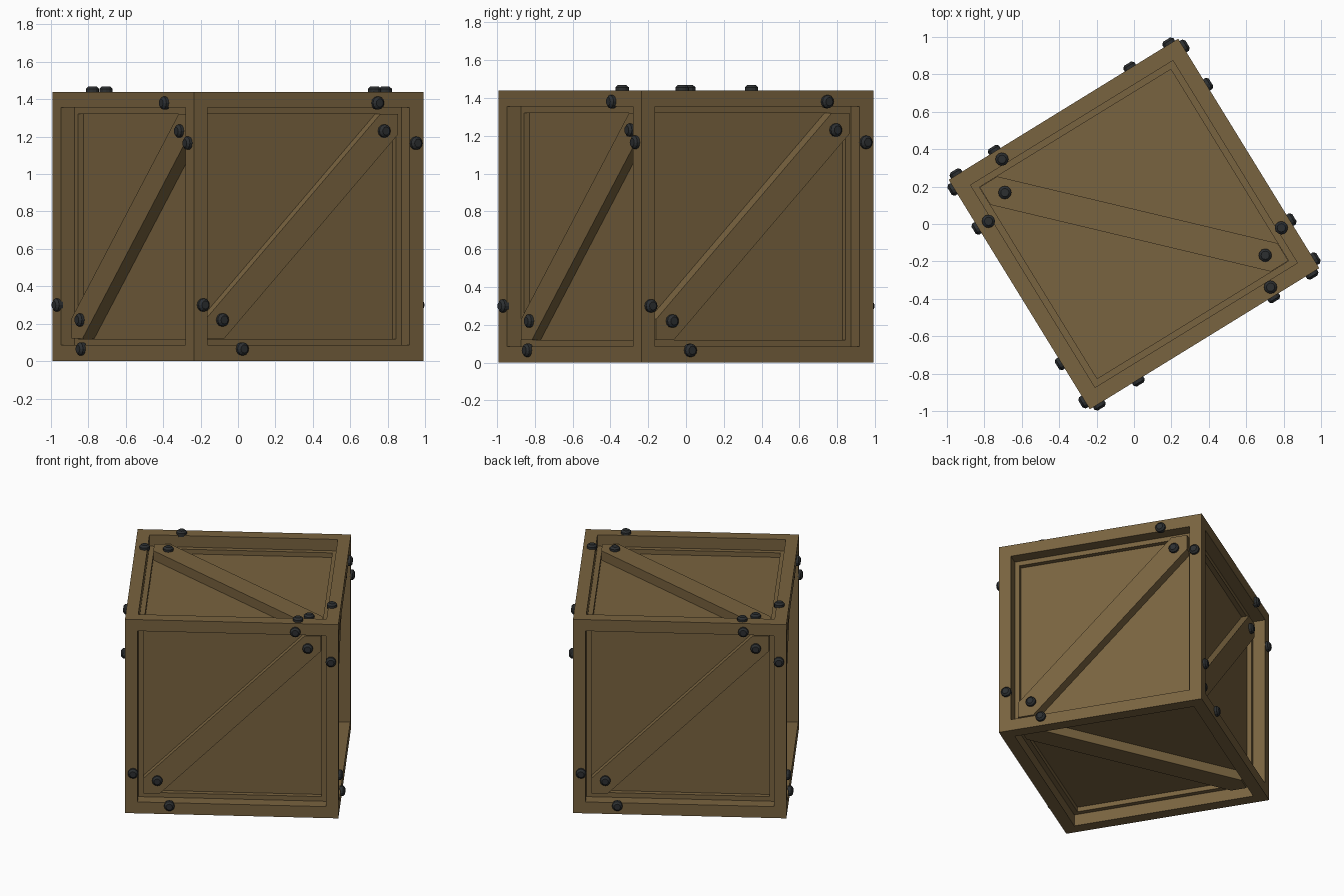
import bpy, bmesh
from math import radians, pi
from mathutils import Matrix, Vector

if "Cube" in bpy.data.objects:
    bpy.data.objects.remove(bpy.data.objects["Cube"])

H = 0.72          # half size of the crate
W = 0.12          # frame beam width
IN = H - W        # half size of the recessed opening
TURN = Matrix.Translation((0, 0, H)) @ Matrix.Rotation(radians(31.6), 4, 'Z')


def material(name, color):
    m = bpy.data.materials.new(name)
    m.diffuse_color = color
    m.use_nodes = True
    m.node_tree.nodes["Principled BSDF"].inputs["Base Color"].default_value = m.diffuse_color
    return m


WOOD = material("wood", (0.19, 0.125, 0.05, 1))
IRON = material("dark_iron", (0.025, 0.028, 0.03, 1))


def add_object(name, bm, mat):
    bmesh.ops.recalc_face_normals(bm, faces=bm.faces)
    bm.transform(TURN)
    me = bpy.data.meshes.new(name)
    bm.to_mesh(me)
    bm.free()
    me.materials.append(mat)
    ob = bpy.data.objects.new(name, me)
    bpy.context.collection.objects.link(ob)
    return ob


def face_matrix(u, v):
    # local x, y lie on the crate face, local z points outward
    u, v = Vector(u), Vector(v)
    return Matrix((u, v, u.cross(v))).transposed().to_4x4()


# name: (face axes, depth of the brace surface below the frame, has bolts)
FACES = {
    "front": (face_matrix((1, 0, 0), (0, 0, 1)), 0.065, True),
    "back": (face_matrix((-1, 0, 0), (0, 0, 1)), 0.065, True),
    "right": (face_matrix((0, 1, 0), (0, 0, 1)), 0.045, True),
    "left": (face_matrix((0, -1, 0), (0, 0, 1)), 0.045, True),
    "top": (face_matrix((0, -1, 0), (1, 0, 0)), 0.05, True),
    "bottom": (face_matrix((1, 0, 0), (0, -1, 0)), 0.05, False),
}

# crate body: a cube with every side inset and sunk to leave a beam frame
bm = bmesh.new()
bmesh.ops.create_cube(bm, size=2 * H)
sides = list(bm.faces)
bmesh.ops.inset_individual(bm, faces=sides, thickness=W, depth=0)
for f in bmesh.ops.extrude_discrete_faces(bm, faces=sides)["faces"]:
    f.normal_update()
    bmesh.ops.translate(bm, verts=f.verts, vec=-f.normal * (W - 0.001))
add_object("crate_body", bm, WOOD)


# diagonal brace, clipped to the opening
def brace(name, mat, depth):
    o = 0.11
    outline = [(-IN, -IN), (o - IN, -IN), (IN, IN - o),
               (IN, IN), (IN - o, IN), (-IN, o - IN)]
    bm = bmesh.new()
    base = bm.faces.new([bm.verts.new((x, y, IN - 0.01)) for x, y in outline])
    ext = bmesh.ops.extrude_face_region(bm, geom=[base])["geom"]
    for p in ext:
        if isinstance(p, bmesh.types.BMVert):
            p.co.z = H - depth
    bm.transform(mat)
    add_object(name + "_brace", bm, WOOD)


# bolt head: short cylinder with a domed top
def add_bolt(bm, mat):
    for r1, r2, z0, z1 in ((0.035, 0.035, -0.01, 0.016), (0.035, 0.022, 0.016, 0.028)):
        place = mat @ Matrix.Translation((0, 0, (z0 + z1) / 2))
        bmesh.ops.create_cone(bm, cap_ends=True, segments=12, radius1=r1,
                              radius2=r2, depth=z1 - z0, matrix=place)


FRAME_BOLTS = [(-0.665, -0.42), (-0.42, -0.655), (0.43, 0.66), (0.67, 0.445)]
BRACE_BOLTS = [(-0.505, -0.5), (0.51, 0.51)]

for name, (mat, depth, bolted) in FACES.items():
    brace(name, mat, depth)
    if bolted:
        bm = bmesh.new()
        for spots, z in ((FRAME_BOLTS, H), (BRACE_BOLTS, H - depth)):
            for x, y in spots:
                add_bolt(bm, mat @ Matrix.Translation((x, y, z)))
        bmesh.ops.remove_doubles(bm, verts=bm.verts, dist=0.0001)
        add_object(name + "_bolts", bm, IRON)
